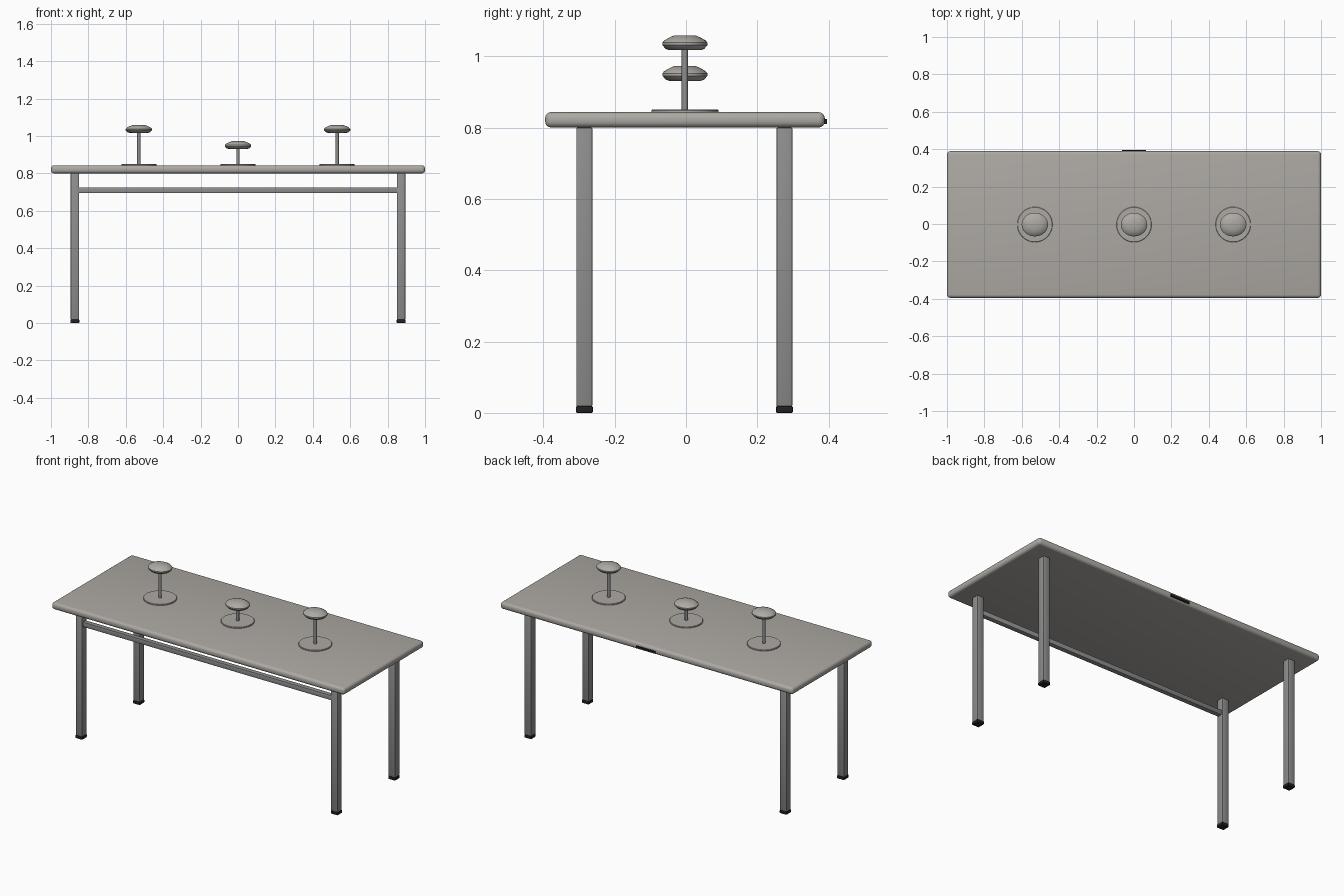
import bpy, bmesh, math

cube = bpy.data.objects.get("Cube")
if cube:
    bpy.data.objects.remove(cube, do_unlink=True)


def material(name, rgb):
    m = bpy.data.materials.new(name)
    m.use_nodes = True
    color = (*rgb, 1.0)
    m.diffuse_color = color
    m.node_tree.nodes["Principled BSDF"].inputs["Base Color"].default_value = color
    return m


stone = material("warm grey", (0.42, 0.40, 0.37))
metal = material("steel grey", (0.27, 0.27, 0.27))
rubber = material("black rubber", (0.015, 0.015, 0.015))

CY = -0.003  # middle of the table in depth


def finish(name, bm, mat):
    bmesh.ops.recalc_face_normals(bm, faces=bm.faces)
    mesh = bpy.data.meshes.new(name)
    bm.to_mesh(mesh)
    bm.free()
    mesh.materials.append(mat)
    ob = bpy.data.objects.new(name, mesh)
    bpy.context.collection.objects.link(ob)
    bpy.ops.object.select_all(action="DESELECT")
    bpy.context.view_layer.objects.active = ob
    ob.select_set(True)
    bpy.ops.object.shade_smooth_by_angle(angle=math.radians(35))
    return ob


def box(name, center, size, mat, bevel=0.0, segments=3):
    bm = bmesh.new()
    bmesh.ops.create_cube(bm, size=1)
    for v in bm.verts:
        v.co = [c + p * s for c, p, s in zip(center, v.co, size)]
    if bevel:
        bmesh.ops.bevel(bm, geom=bm.edges[:], offset=bevel, segments=segments,
                        profile=0.5, affect="EDGES")
    return finish(name, bm, mat)


def lathe(name, x, profile, mat, stretch=1.0, sides=40):
    """Stack of rings (radius, z), capped at both ends."""
    bm = bmesh.new()
    rings = []
    for r, z in profile:
        angles = [2 * math.pi * i / sides for i in range(sides)]
        rings.append([bm.verts.new((x + stretch * r * math.cos(a),
                                    CY + r * math.sin(a), z)) for a in angles])
    for low, high in zip(rings, rings[1:]):
        for i in range(sides):
            j = (i + 1) % sides
            bm.faces.new((low[i], low[j], high[j], high[i]))
    bm.faces.new(rings[0][::-1])
    bm.faces.new(rings[-1])
    return finish(name, bm, mat)


# Table top with rounded rim
box("table_top", (0, CY, 0.8215), (2.0, 0.784, 0.043), stone, 0.017, 4)

# Legs with rubber feet
for side, x in (("right", -0.872), ("left", 0.872)):
    for end, y in (("front", -0.285), ("back", 0.276)):
        box(f"{end}_{side}_leg", (x, y, 0.409), (0.045, 0.045, 0.782), metal, 0.004, 2)
        box(f"{end}_{side}_foot", (x, y, 0.0095), (0.048, 0.048, 0.019), rubber, 0.004, 2)

# Front rail between the front legs
box("front_rail", (0, -0.285, 0.71), (1.71, 0.03, 0.03), metal, 0.003, 2)

# Plain dark strip on the back rim
box("rim_strip", (0, 0.391, 0.817), (0.13, 0.008, 0.014), rubber)

# Three stands: base disc, post and oval cap
cap = [(0.045, 0.0), (0.054, 0.003), (0.063, 0.014), (0.063, 0.021),
       (0.058, 0.027), (0.046, 0.034), (0.031, 0.041)]
for label, x, z in (("right", -0.53, 1.017), ("middle", 0, 0.931), ("left", 0.53, 1.017)):
    lathe(f"{label}_base_disc", x, [(0.094, 0.842), (0.094, 0.848), (0.092, 0.85)], stone, sides=56)
    lathe(f"{label}_post", x, [(0.009, 0.848), (0.009, z + 0.005)], metal, sides=20)
    lathe(f"{label}_cap", x, [(r, z + h) for r, h in cap], stone, stretch=1.12)
